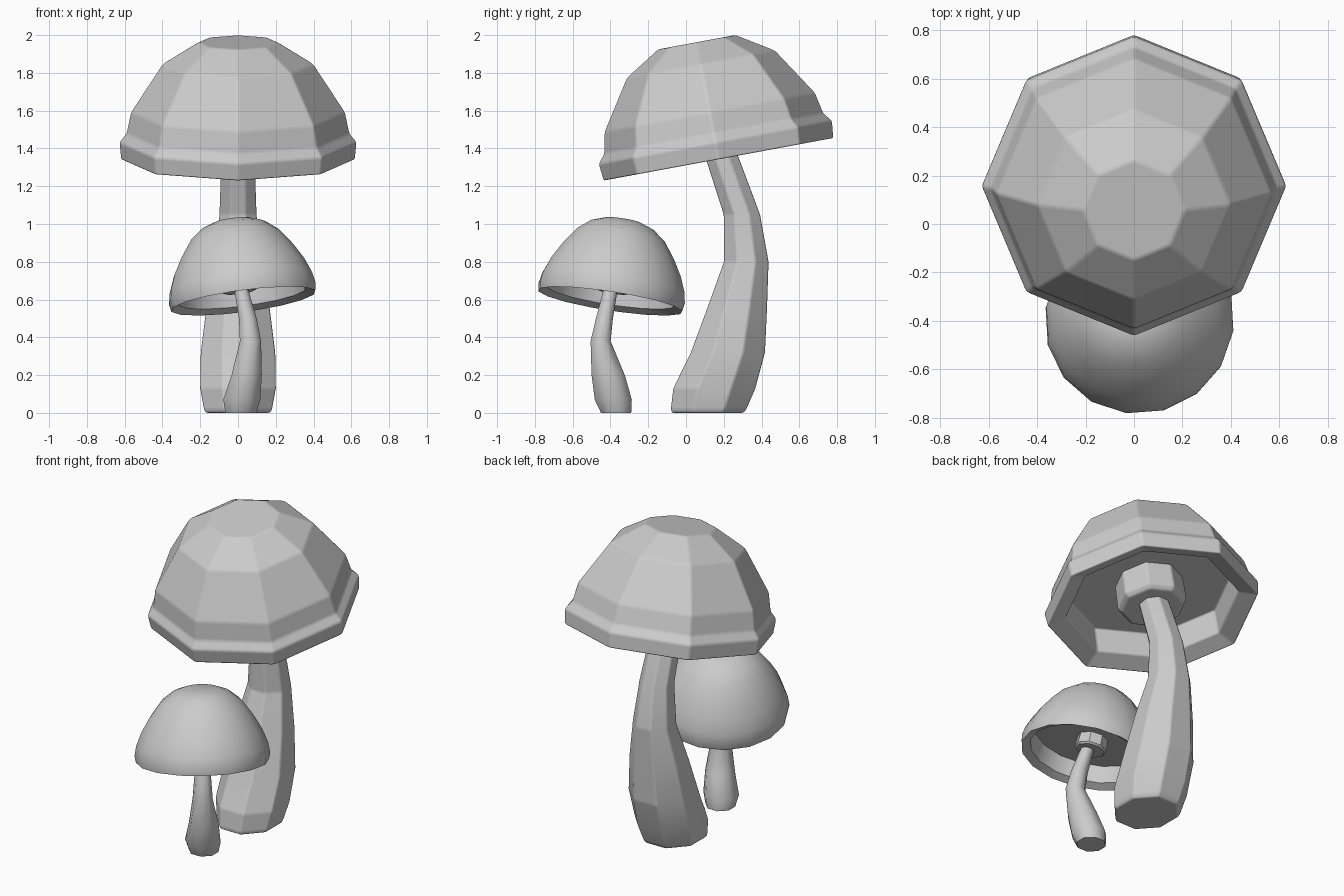
import bpy, bmesh
from math import sin, cos, pi, radians
from mathutils import Vector

if "Cube" in bpy.data.objects:
    bpy.data.objects.remove(bpy.data.objects["Cube"])


def skin(name, rings, angle, bevel=0.0):
    """Join rings of points into a closed skin with capped ends."""
    bm = bmesh.new()
    loops = [[bm.verts.new(p) for p in ring] for ring in rings]
    n = len(loops[0])
    for a, b in zip(loops, loops[1:]):
        for i in range(n):
            j = (i + 1) % n
            bm.faces.new((a[i], a[j], b[j], b[i]))
    bm.faces.new(loops[0])
    bm.faces.new(loops[-1])
    bmesh.ops.recalc_face_normals(bm, faces=bm.faces)
    mesh = bpy.data.meshes.new(name)
    bm.to_mesh(mesh)
    bm.free()
    obj = bpy.data.objects.new(name, mesh)
    bpy.context.collection.objects.link(obj)
    bpy.ops.object.select_all(action='DESELECT')
    obj.select_set(True)
    bpy.context.view_layer.objects.active = obj
    if bevel:
        bpy.ops.object.shade_smooth()
        mod = obj.modifiers.new("soft_edges", 'BEVEL')
        mod.width = bevel
        mod.segments = 2
        mod.limit_method = 'ANGLE'
        mod.angle_limit = radians(12)
        mod.harden_normals = True
    else:
        bpy.ops.object.shade_smooth_by_angle(angle=radians(angle))
    return obj


def cap(name, profile, sides, phase, centre, up, bevel=0.0):
    """Lathe a (radius, height) profile around a tilted axis."""
    tilt = Vector((0, 0, 1)).rotation_difference(Vector(up))
    rings = []
    for r, h in profile:
        ring = []
        for i in range(sides):
            a = radians(phase) + 2 * pi * i / sides
            ring.append(Vector(centre) + tilt @ Vector((r * cos(a), r * sin(a), h)))
        rings.append(ring)
    return skin(name, rings, 40, bevel)


def stem(name, path, bevel=0.0):
    """Eight-sided stem through (x, y, z, half width x, half width y)."""
    k = 1 / cos(pi / 8)
    rings = [[(x + k * rx * cos((i + .5) * pi / 4),
               y + k * ry * sin((i + .5) * pi / 4), z) for i in range(8)]
             for x, y, z, rx, ry in path]
    return skin(name, rings, 50, bevel)


# Large mushroom: faceted cap with a lip, hollow underside and central collar
large_up, large_centre = (0, -.182, .983), (0, .172, 1.343)
cap("large_cap",
    [(.21, .63), (.4, .512), (.568, .253), (.592, .137), (.63, .092),
     (.62, -.005), (.505, .04), (.5, .2)],
    8, 0, large_centre, large_up, bevel=.012)
cap("large_collar", [(.2, .21), (.205, .04), (.18, .015)],
    8, 0, large_centre, large_up, bevel=.012)
stem("large_stem",
     [(0, .115, 0, .17, .19), (0, .12, .02, .18, .2), (0, .15, .13, .2, .217),
      (0, .222, .32, .197, .196), (0, .272, .56, .167, .157),
      (0, .319, .8, .122, .118), (0, .296, 1.05, .098, .096),
      (0, .195, 1.34, .088, .088), (0, .165, 1.42, .085, .085)], bevel=.012)

# Small mushroom: smooth cap with a hollow underside, collar and stem
small_up, small_centre = (-.13, .15, .98), (.028, -.4, .592)
cap("small_cap",
    [(.1, .434), (.17, .408), (.24, .352), (.303, .265), (.352, .18),
     (.384, .1), (.395, .04), (.388, 0), (.34, .025), (.33, .13)],
    16, 15, small_centre, small_up)
cap("small_collar", [(.09, .14), (.095, .06), (.085, .05)],
    8, 0, (.015, -.395, .592), small_up)
stem("small_stem",
     [(.015, -.37, 0, .082, .08), (.02, -.385, .07, .098, .098),
      (.046, -.412, .2, .08, .088), (.066, -.452, .38, .056, .053),
      (.052, -.432, .5, .047, .045), (.02, -.402, .64, .038, .038),
      (.012, -.393, .69, .036, .036)])
